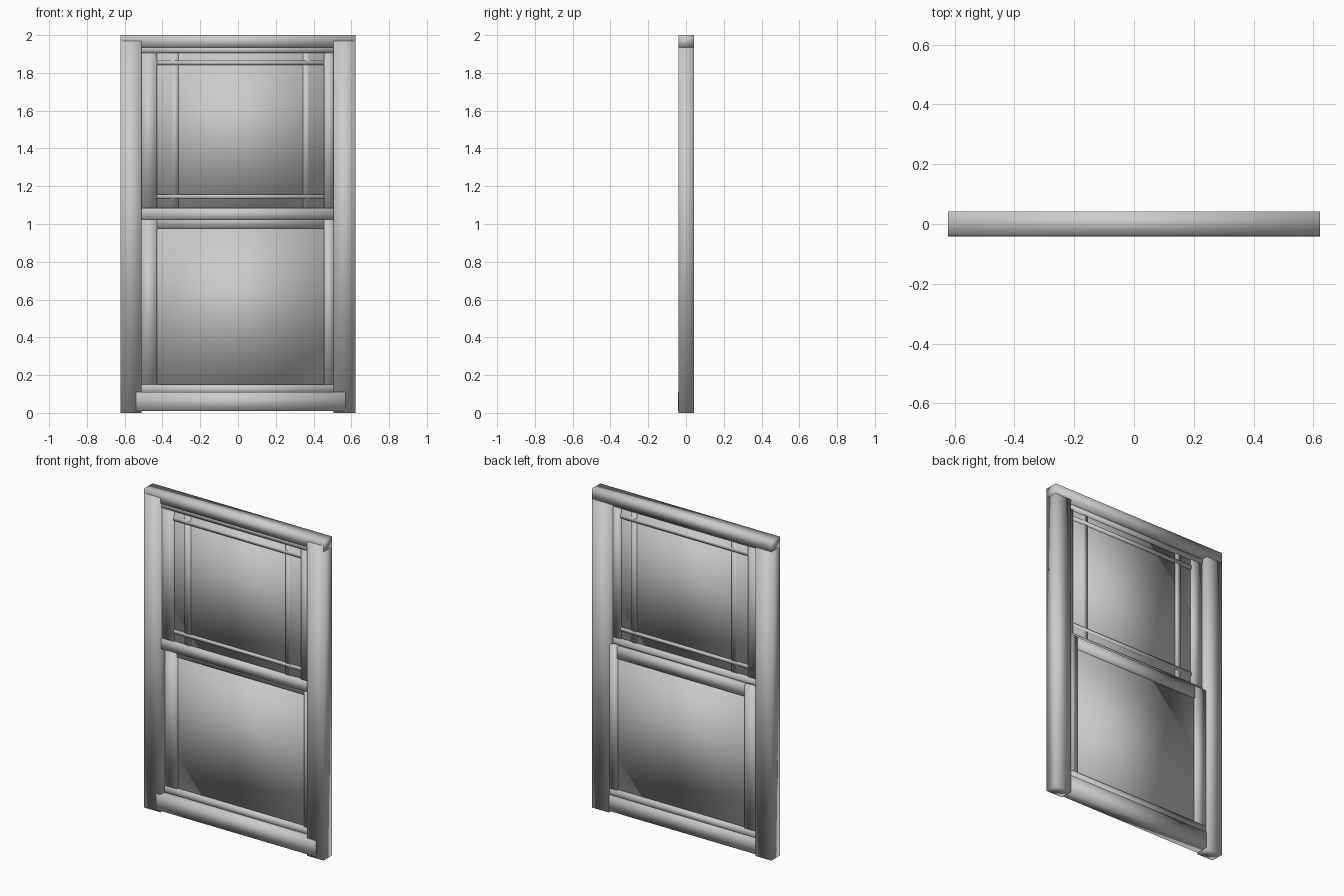
import bpy
import bmesh

if "Cube" in bpy.data.objects:
    bpy.data.objects.remove(bpy.data.objects["Cube"])


def bar(name, x, y, z):
    """Softly shaded rectangular bar from (min, max) ranges on each axis."""
    bm = bmesh.new()
    bmesh.ops.create_cube(bm, size=1.0)
    for v in bm.verts:
        v.co = [lo + (c + 0.5) * (hi - lo) for c, (lo, hi) in zip(v.co, (x, y, z))]
    for f in bm.faces:
        f.smooth = True
    mesh = bpy.data.meshes.new(name)
    bm.to_mesh(mesh)
    bm.free()
    obj = bpy.data.objects.new(name, mesh)
    bpy.context.collection.objects.link(obj)
    return obj


OPENING = (-0.51, 0.506)    # between the jambs
PANE = (-0.43, 0.455)       # between the sash stiles
STILES = {"left": (OPENING[0], PANE[0]), "right": (PANE[1], OPENING[1])}
UPPER_Y = (-0.03, 0.002)    # upper sash runs in the front track
LOWER_Y = (0.005, 0.036)    # lower sash runs in the back track

# Outer frame
bar("left_jamb", (-0.622, -0.51), (-0.041, 0.042), (0.0, 1.97))
bar("right_jamb", (0.506, 0.622), (-0.041, 0.042), (0.0, 1.97))
bar("header", (-0.6225, 0.6225), (-0.04, 0.0425), (1.935, 2.0))
bar("sill", (-0.54, 0.57), (-0.0425, 0.041), (0.01, 0.11))

# Sash stiles
for side, x in STILES.items():
    bar(f"upper_stile_{side}", x, (-0.024, 0.0), (1.03, 1.935))
    bar(f"lower_stile_{side}", x, LOWER_Y, (0.11, 1.05))

# Upper sash rails and glass
bar("upper_top_rail", OPENING, UPPER_Y, (1.905, 1.937))
bar("meeting_rail", OPENING, (-0.032, 0.002), (1.02, 1.085))
bar("upper_glass", PANE, (-0.014, -0.009), (1.08, 1.91))

# Lower sash rails and glass
bar("lower_top_rail", PANE, (0.008, 0.034), (0.975, 1.05))
bar("lower_bottom_rail", OPENING, (0.002, 0.037), (0.10, 0.15))
bar("lower_glass", PANE, (0.018, 0.023), (0.145, 0.98))

# Border grille on the upper glass
for side, x in (("left", (-0.355, -0.315)), ("right", (0.345, 0.38))):
    bar(f"vertical_muntin_{side}", x, (-0.021, -0.002), (1.08, 1.91))
for level, z in (("bottom", (1.135, 1.157)), ("top", (1.842, 1.865))):
    bar(f"horizontal_muntin_{level}", PANE, (-0.023, 0.0), z)
